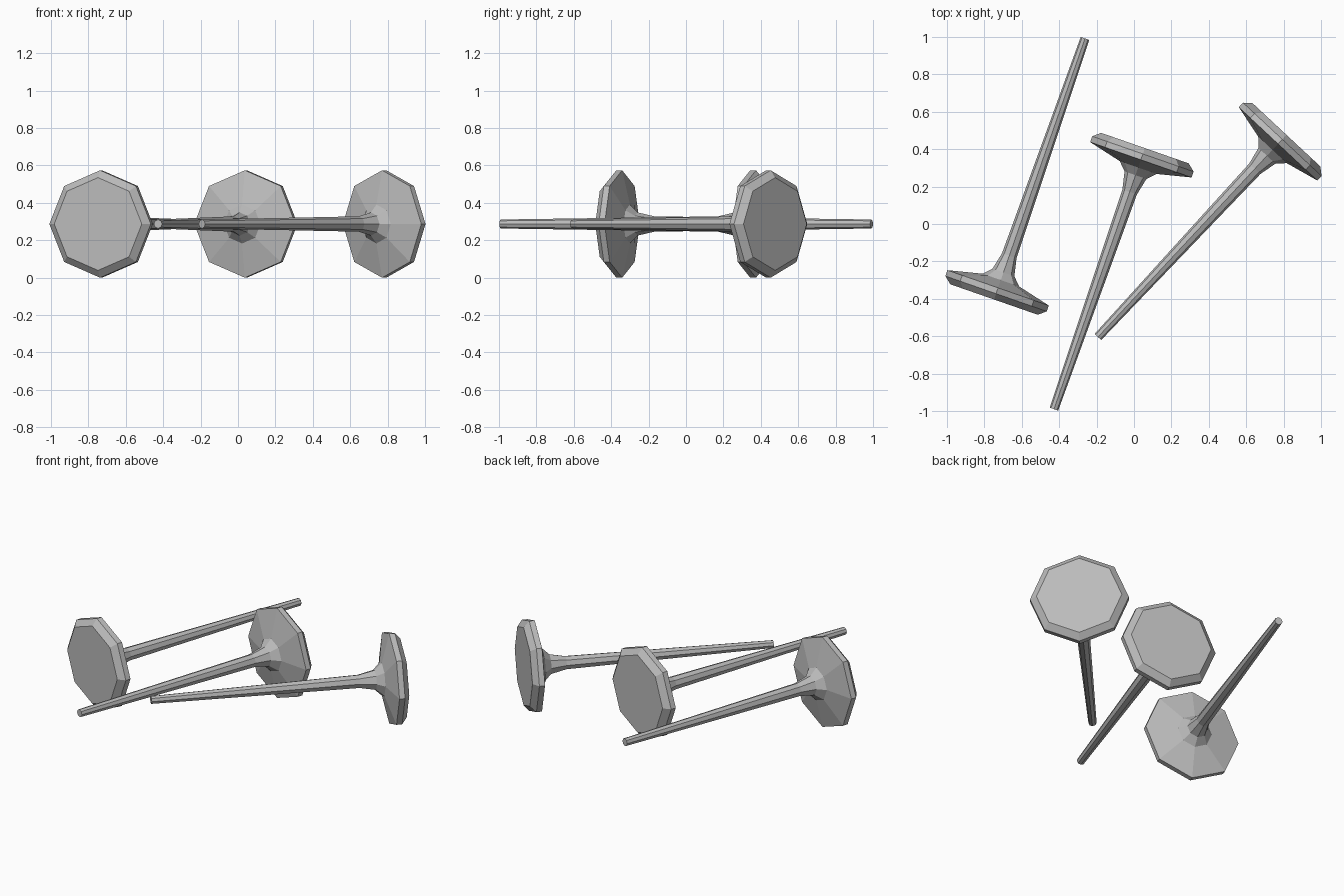
import bpy, bmesh, math
from mathutils import Matrix, Vector

cube = bpy.data.objects.get("Cube")
if cube:
    bpy.data.objects.remove(cube, do_unlink=True)

STEEL = (0.5, 0.5, 0.5, 1.0)
steel = bpy.data.materials.new("grey_steel")
steel.use_nodes = True
steel.diffuse_color = STEEL
steel.node_tree.nodes["Principled BSDF"].inputs["Base Color"].default_value = STEEL

SIDES = 8
# (radius, distance from the tip): tapered shank, flared neck, bevelled head
PROFILE = [(0.024, 0), (0.041, 1.23), (0.062, 1.325), (0.104, 1.368),
           (0.287, 1.412), (0.287, 1.445), (0.248, 1.478)]


def make_nail(name, tip, direction):
    """Lathe an eight-sided nail running from its tip along a level direction."""
    bm = bmesh.new()
    rings = []
    for radius, dist in PROFILE:
        ring = []
        for i in range(SIDES):
            a = math.tau * i / SIDES
            ring.append(bm.verts.new((radius * math.cos(a), radius * math.sin(a), dist)))
        rings.append(ring)
    for low, high in zip(rings, rings[1:]):
        for i in range(SIDES):
            j = (i + 1) % SIDES
            bm.faces.new((low[i], low[j], high[j], high[i]))
    # Flat tip and flat head
    bm.faces.new(rings[0][::-1])
    bm.faces.new(rings[-1])
    bmesh.ops.recalc_face_normals(bm, faces=bm.faces)

    # Lay the nail down with one corner of the head pointing straight up
    axis = Vector(direction).normalized()
    up = Vector((0, 0, 1))
    side = up.cross(axis)
    turn = Matrix((up, side.normalized(), axis)).transposed()
    if turn.determinant() < 0:
        turn = Matrix((up, -side.normalized(), axis)).transposed()
    mesh = bpy.data.meshes.new(name)
    bm.to_mesh(mesh)
    bm.free()
    mesh.materials.append(steel)
    obj = bpy.data.objects.new(name, mesh)
    obj.matrix_world = Matrix.Translation(tip) @ turn.to_4x4()
    bpy.context.collection.objects.link(obj)
    return obj


HEIGHT = 0.287
make_nail("right_nail", (-0.262, 0.992, HEIGHT), (-0.329, -0.944, 0))
make_nail("middle_nail", (-0.428, -0.99, HEIGHT), (0.329, 0.944, 0))
make_nail("left_nail", (-0.193, -0.604, HEIGHT), (0.682, 0.731, 0))
